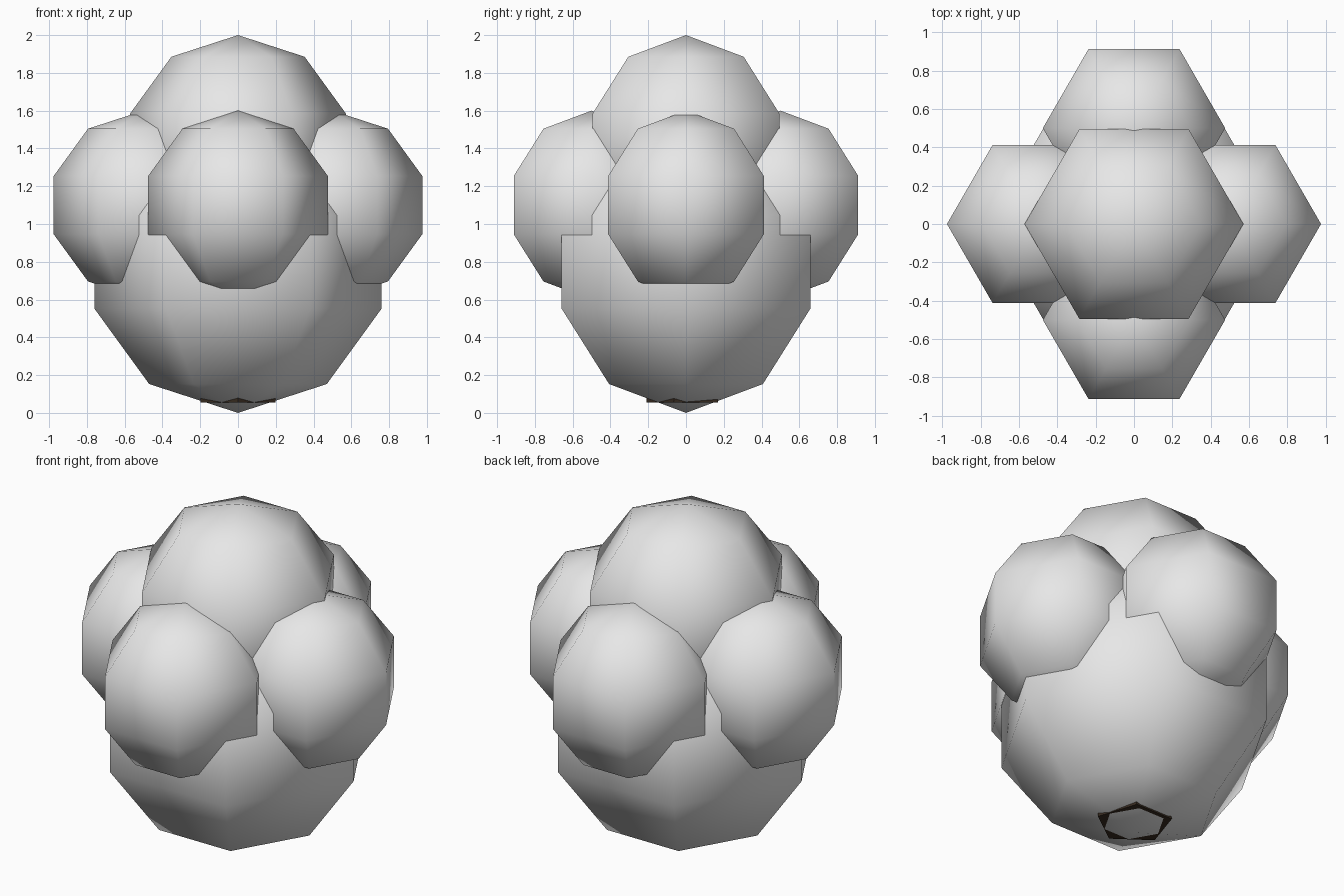
import bpy, bmesh
from math import sin, cos, pi

if "Cube" in bpy.data.objects:
    bpy.data.objects.remove(bpy.data.objects["Cube"])


def material(name, rgb):
    m = bpy.data.materials.new(name)
    m.diffuse_color = (*rgb, 1)
    m.use_nodes = True
    m.node_tree.nodes["Principled BSDF"].inputs["Base Color"].default_value = m.diffuse_color
    return m


LEAF = material("pale grey", (0.8, 0.8, 0.8))
BARK = material("dark brown", (0.04, 0.025, 0.015))


def lathe(name, profile, sides, start, center, mat, smooth):
    """Revolve (radius, z) points; a zero radius makes a pole."""
    bm = bmesh.new()
    rings = []
    for r, z in profile:
        n = sides if r > 1e-6 else 1
        rings.append([bm.verts.new((r * cos(start + 2 * pi * i / sides),
                                    r * sin(start + 2 * pi * i / sides), z))
                      for i in range(n)])
    for low, high in zip(rings, rings[1:]):
        for i in range(sides):
            j = (i + 1) % sides
            corners = [low[i % len(low)], low[j % len(low)],
                       high[j % len(high)], high[i % len(high)]]
            bm.faces.new(list(dict.fromkeys(corners)))
    bmesh.ops.recalc_face_normals(bm, faces=bm.faces)
    for f in bm.faces:
        f.smooth = smooth
    mesh = bpy.data.meshes.new(name)
    bm.to_mesh(mesh)
    bm.free()
    mesh.materials.append(mat)
    ob = bpy.data.objects.new(name, mesh)
    ob.location = center
    bpy.context.collection.objects.link(ob)
    return ob


def foliage(name, radius, center):
    # six-sided ball with five bands
    profile = [(radius * sin(pi * k / 5), -radius * cos(pi * k / 5)) for k in range(6)]
    return lathe(name, profile, 6, 0, center, LEAF, True)


# foliage balls
foliage("lower_foliage", 0.8, (0, 0, 0.8))
foliage("top_foliage", 0.6, (0, 0, 1.4))
for side, x, y in (("right", 0.5, 0), ("left", -0.5, 0),
                   ("front", 0, -0.5), ("back", 0, 0.5)):
    foliage(side + "_foliage", 0.5, (x, y, 1.1))

# five-sided trunk stub, mostly inside the lower foliage
lathe("trunk", [(0, 0.055), (0.21, 0.055), (0.2, 0.5), (0, 0.5)], 5, -pi / 2,
      (0, 0, 0), BARK, False)
